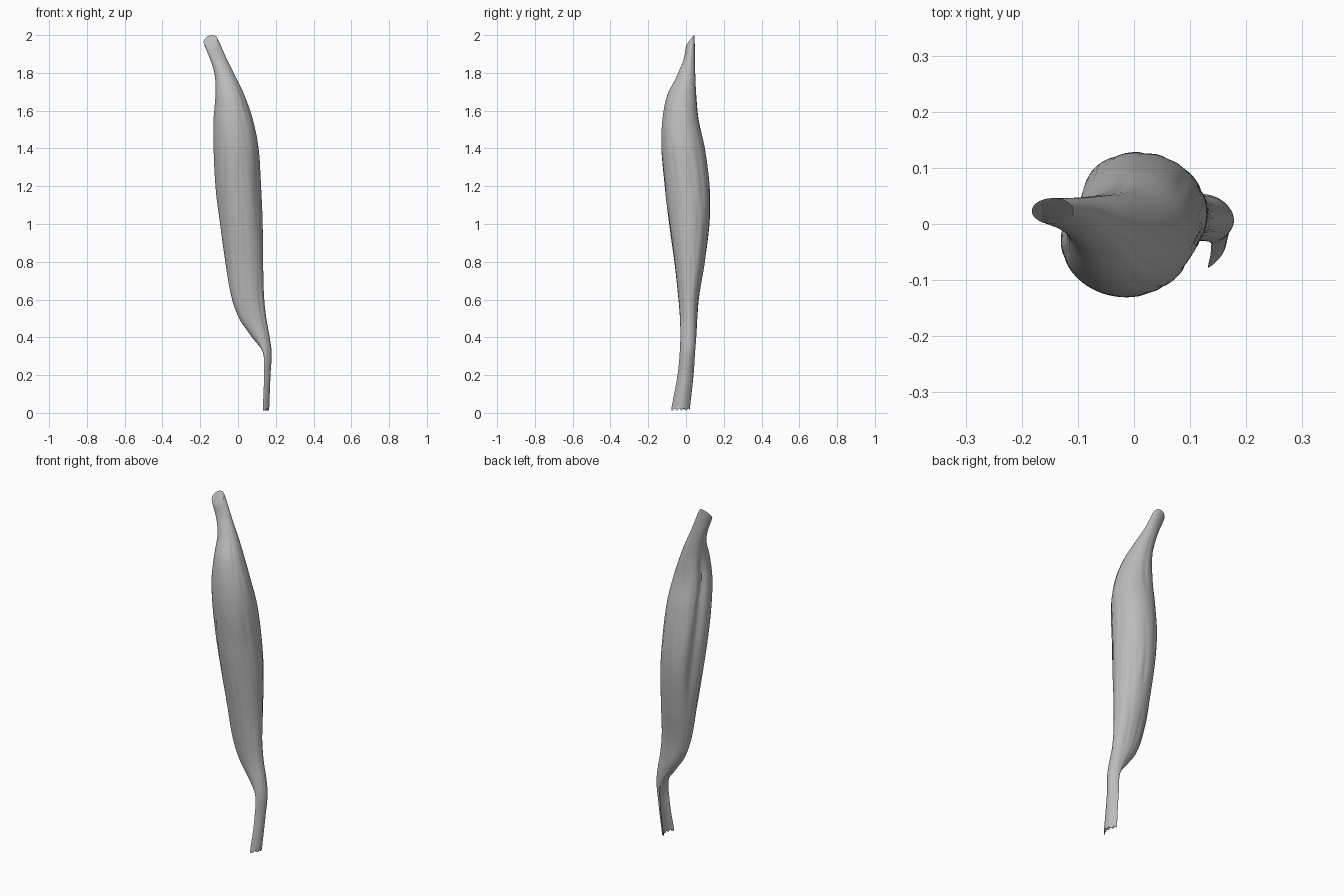
import bpy, bmesh, math, random
from mathutils import Vector

cube = bpy.data.objects.get("Cube")
if cube:
    bpy.data.objects.remove(cube, do_unlink=True)

random.seed(4)
SIDES, RINGS = 72, 110

# Cross-section bounds up the belly: height, x min, x max, y min, y max
SECTIONS = [
    (.02, .125, .165, -.078, .02),
    (.2, .13, .172, -.045, .04),
    (.32, .117, .178, -.033, .048),
    (.41, .066, .166, -.03, .055),
    (.5, .005, .15, -.032, .06),
    (.62, -.037, .138, -.042, .07),
    (.8, -.068, .133, -.062, .1),
    (1.02, -.1, .13, -.092, .126),
    (1.2, -.12, .122, -.113, .125),
    (1.4, -.13, .109, -.13, .1),
    (1.55, -.13, .08, -.125, .068),
    (1.68, -.12, .035, -.1, .055),
    (1.78, -.122, -.012, -.05, .05),
    (1.87, -.145, -.06, -.018, .047),
    (1.97, -.182, -.108, 0, .046),
]


def smoothstep(a, b, v):
    t = min(max((v - a) / (b - a), 0), 1)
    return t * t * (3 - 2 * t)


def section_at(z):
    """Smooth spline through the section bounds."""
    last = len(SECTIONS) - 1
    i = max(k for k in range(last) if SECTIONS[k][0] <= z + 1e-6)
    a, b, c, d = (SECTIONS[min(max(i + k, 0), last)] for k in (-1, 0, 1, 2))
    h = c[0] - b[0]
    t = (z - b[0]) / h
    out = []
    for k in range(1, 5):
        m0 = (c[k] - a[k]) / (c[0] - a[0]) * h
        m1 = (d[k] - b[k]) / (d[0] - b[0]) * h
        out.append((2*t**3 - 3*t*t + 1) * b[k] + (t**3 - 2*t*t + t) * m0
                   + (3*t*t - 2*t**3) * c[k] + (t**3 - t*t) * m1)
    return out


# Long shallow fibre creases: angle, mid height, half length, drift
fibres = [(random.uniform(0, math.tau), random.uniform(.35, 1.8),
           random.uniform(.1, .25), random.uniform(-.5, .5)) for _ in range(60)]


def surface_scale(angle, z):
    """Radial shape: a groove between two lobes plus fine creases."""
    groove = smoothstep(.7, 1.1, z) * (1 - smoothstep(1.6, 1.8, z))
    delta = math.remainder(angle - math.radians(152), math.tau)
    scale = 1 - .17 * groove * math.exp(-(delta / .28) ** 2)
    for a, mid, half, drift in fibres:
        u = (z - mid) / half
        if abs(u) < 1:
            d = math.remainder(angle - a - drift * u * half, math.tau)
            scale -= .025 * (1 - u * u) * math.exp(-(d / .07) ** 2)
    return scale


def ring_points(z):
    x0, x1, y0, y1 = section_at(z)
    xc, yc, hx, hy = (x0 + x1) / 2, (y0 + y1) / 2, (x1 - x0) / 2, (y1 - y0) / 2
    ribbon = 1 - smoothstep(.2, .42, z)
    tip = smoothstep(1.8, 1.97, z)
    for k in range(SIDES):
        a = math.tau * k / SIDES
        s = surface_scale(a, z)
        c, n = math.cos(a) * s, math.sin(a) * s
        # The lower tendon is a thin strip bowed outward
        bowed = .35 * c + .65 * (1 - 2 * n * n)
        x = xc + hx * (c + (bowed - c) * ribbon)
        y = yc + hy * n
        # The upper end is cut on a slant that faces the front
        yield Vector((x, y, z + tip * (1.25 * (y - yc) + .2 * (x - xc))))


# Lofted belly with both tendons
bm = bmesh.new()
low, high = SECTIONS[0][0], SECTIONS[-1][0]
rings = [[bm.verts.new(p) for p in ring_points(low + (high - low) * i / RINGS)]
         for i in range(RINGS + 1)]
for lower, upper in zip(rings, rings[1:]):
    for k in range(SIDES):
        j = (k + 1) % SIDES
        bm.faces.new((lower[k], lower[j], upper[j], upper[k]))

# Slightly ragged lower edge, then the end caps
for v in rings[0]:
    v.co.z = .012 + .012 * math.sin(v.co.y * 130) ** 2
for ring in (rings[0][::-1], rings[-1]):
    bm.faces.new(ring)
bmesh.ops.triangulate(bm, faces=[f for f in bm.faces if len(f.verts) > 4])
bmesh.ops.recalc_face_normals(bm, faces=bm.faces)

mesh = bpy.data.meshes.new("muscle_belly")
bm.to_mesh(mesh)
bm.free()
muscle = bpy.data.objects.new("muscle_belly", mesh)
bpy.context.collection.objects.link(muscle)

# Single plain grey
grey = bpy.data.materials.new("plain_grey")
grey.use_nodes = True
colour = (.5, .5, .5, 1)
grey.diffuse_color = colour
grey.node_tree.nodes["Principled BSDF"].inputs["Base Color"].default_value = colour
mesh.materials.append(grey)

bpy.ops.object.select_all(action="DESELECT")
muscle.select_set(True)
bpy.context.view_layer.objects.active = muscle
bpy.ops.object.shade_smooth_by_angle(angle=math.radians(40))
